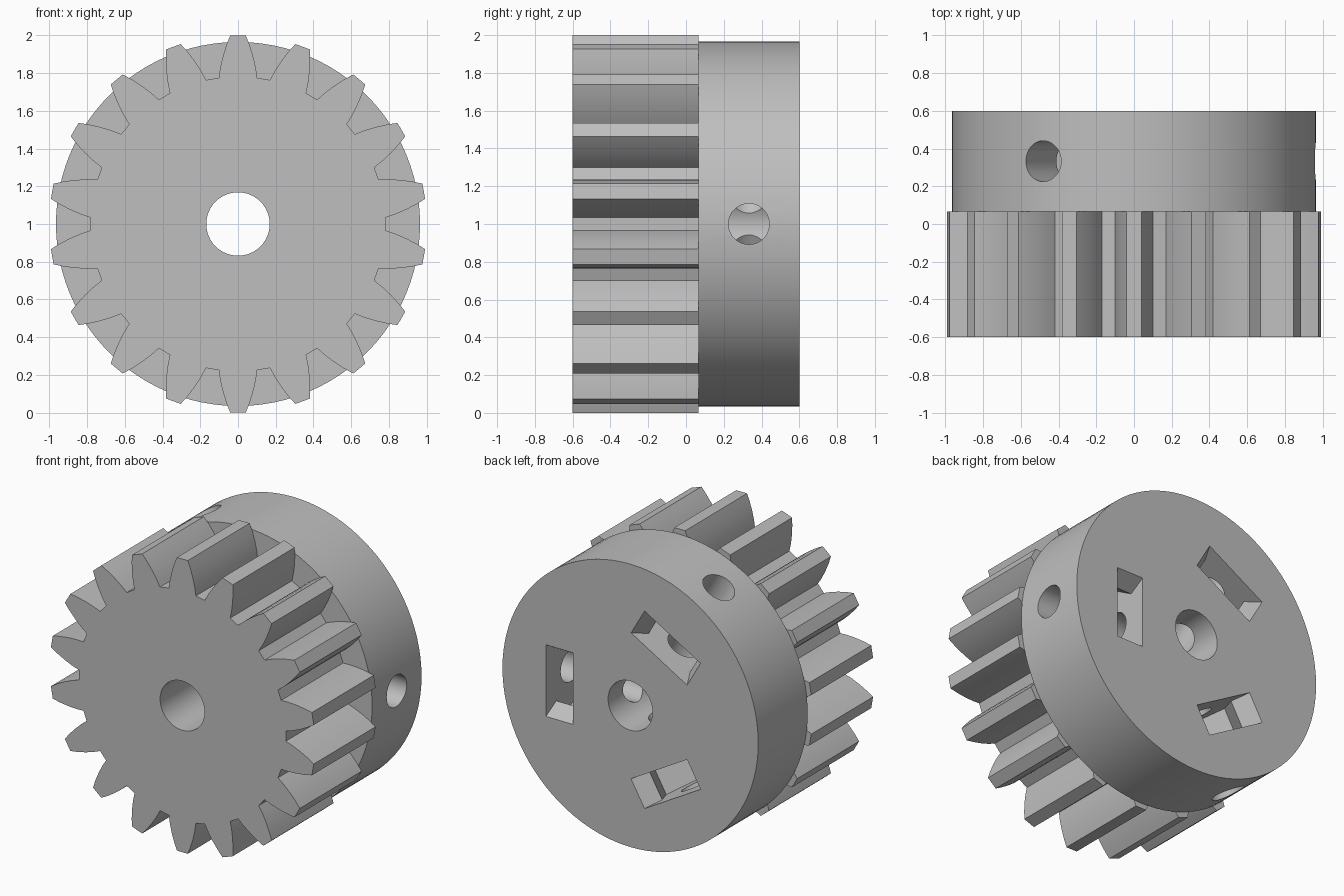
import bpy, bmesh
from math import sin, cos, pi, radians
from mathutils import Matrix, Vector

if "Cube" in bpy.data.objects:
    bpy.data.objects.remove(bpy.data.objects["Cube"], do_unlink=True)

FRONT, STEP, BACK = -0.6, 0.067, 0.6
HOLE_Y = 0.333
TEETH = 18
CENTRE = Matrix.Translation((0, 0, 1))

grey = bpy.data.materials.new("plain grey")
grey.use_nodes = True
colour = (0.52, 0.52, 0.52, 1)
grey.diffuse_color = colour
grey.node_tree.nodes["Principled BSDF"].inputs["Base Color"].default_value = colour


def prism(name, points, travel, matrix=CENTRE):
    """Extrude a closed outline of 3D points along a vector."""
    bm = bmesh.new()
    face = bm.faces.new([bm.verts.new(p) for p in points])
    new = bmesh.ops.extrude_face_region(bm, geom=[face])["geom"]
    bmesh.ops.translate(bm, vec=travel, verts=[v for v in new if isinstance(v, bmesh.types.BMVert)])
    bmesh.ops.recalc_face_normals(bm, faces=bm.faces)
    bm.transform(matrix)
    mesh = bpy.data.meshes.new(name)
    bm.to_mesh(mesh)
    bm.free()
    mesh.materials.append(grey)
    obj = bpy.data.objects.new(name, mesh)
    bpy.context.collection.objects.link(obj)
    return obj


def disc(radius, y, sides=96):
    """Circle in the xz plane."""
    return [(radius * sin(2 * pi * i / sides), y, radius * cos(2 * pi * i / sides)) for i in range(sides)]


def ring(radius, x, y, sides):
    """Regular polygon in the yz plane, first corner up."""
    return [(x, y + radius * sin(2 * pi * i / sides), radius * cos(2 * pi * i / sides)) for i in range(sides)]


def cut(target, cutter):
    bpy.ops.object.select_all(action='DESELECT')
    bpy.context.view_layer.objects.active = target
    target.select_set(True)
    mod = target.modifiers.new("cut", 'BOOLEAN')
    mod.operation = 'DIFFERENCE'
    mod.solver = 'EXACT'
    mod.object = cutter
    bpy.ops.object.modifier_apply(modifier=mod.name)
    bpy.data.objects.remove(cutter, do_unlink=True)


# Toothed wheel: one flank is mirrored and repeated around the axis
flank = [(0.775, 0.102), (0.83, 0.094), (0.89, 0.08), (0.95, 0.061), (1.0, 0.041)]
tooth = [(-w, r) for r, w in flank] + [(w, r) for r, w in reversed(flank)]
outline = []
for i in range(TEETH):
    a = 2 * pi * i / TEETH
    outline += [(w * cos(a) + r * sin(a), FRONT, r * cos(a) - w * sin(a)) for w, r in tooth]
gear = prism("toothed_wheel", outline, Vector((0, STEP - FRONT, 0)))

# Round hub behind the wheel
hub = prism("hub", disc(0.965, STEP), Vector((0, BACK - STEP, 0)))

# Axle bore through both parts
for part in (gear, hub):
    cut(part, prism("bore_cutter", disc(0.168, -1, 64), Vector((0, 2, 0))))

# Three radial screw holes, each with a nut pocket open to the back
for k in range(3):
    turn = CENTRE @ Matrix.Rotation(radians(120 * k), 4, 'Y')
    cut(hub, prism("screw_cutter", ring(0.108, 0.02, HOLE_Y, 40), Vector((1.1, 0, 0)), turn))
    for y in (HOLE_Y, 0.645):
        cut(hub, prism("nut_cutter", ring(0.27, 0.434, y, 6), Vector((0.203, 0, 0)), turn))

for part in (gear, hub):
    bpy.ops.object.select_all(action='DESELECT')
    part.select_set(True)
    bpy.context.view_layer.objects.active = part
    bpy.ops.object.shade_smooth_by_angle(angle=radians(30))
